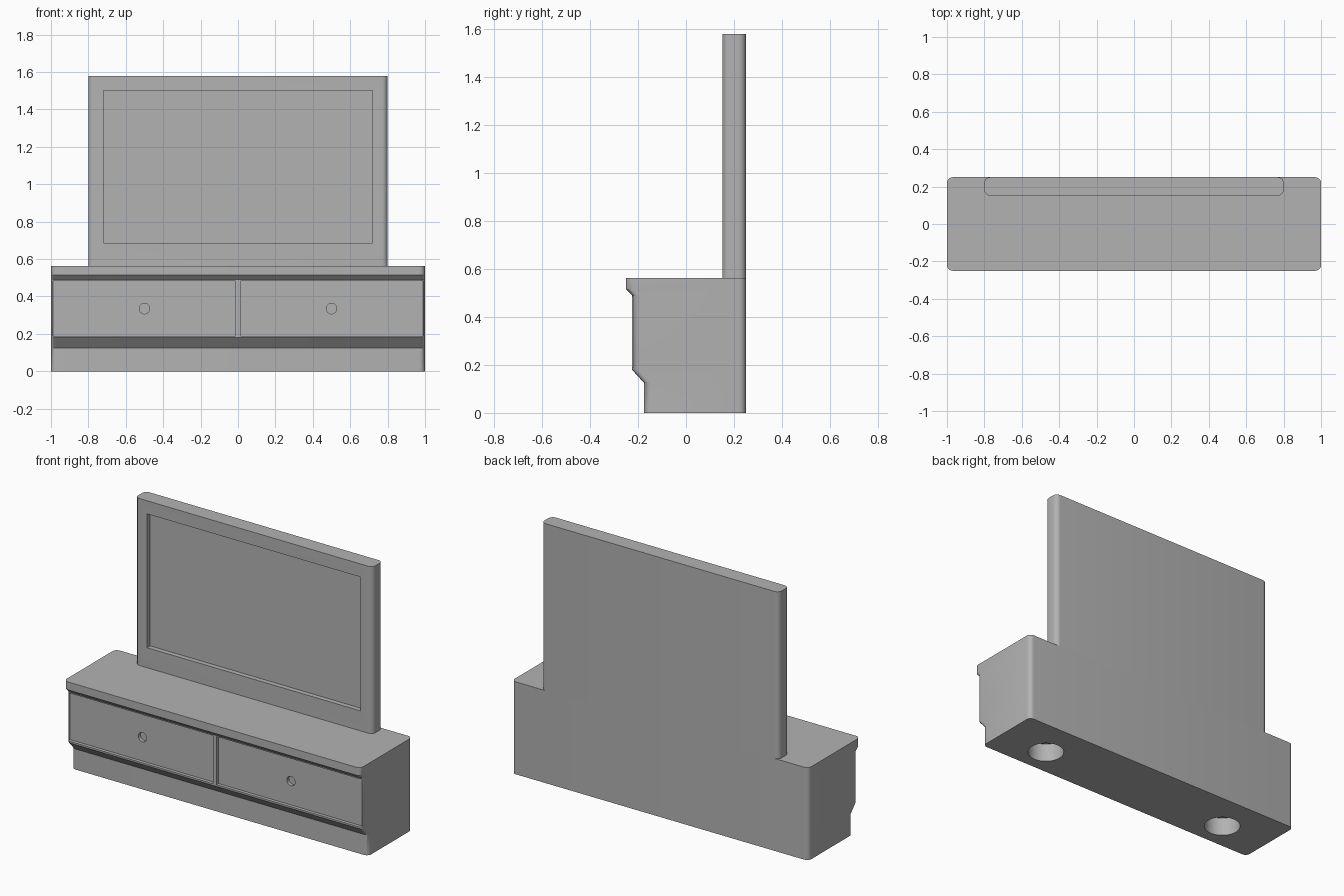
import bpy, bmesh, math
from mathutils import Matrix, Vector

if "Cube" in bpy.data.objects:
    bpy.data.objects.remove(bpy.data.objects["Cube"])

grey = bpy.data.materials.new("plain grey")
grey.use_nodes = True
grey.diffuse_color = (0.45, 0.45, 0.45, 1)
grey.node_tree.nodes["Principled BSDF"].inputs["Base Color"].default_value = grey.diffuse_color

BACK, RADIUS, STEPS = 0.25, 0.03, 6


def finish(name, bm):
    bmesh.ops.recalc_face_normals(bm, faces=bm.faces)
    mesh = bpy.data.meshes.new(name)
    bm.to_mesh(mesh)
    bm.free()
    mesh.materials.append(grey)
    obj = bpy.data.objects.new(name, mesh)
    bpy.context.collection.objects.link(obj)
    return obj


def rounded_loft(name, half_width, profile):
    """Stack rounded rectangles; profile lists (front y, z) from the bottom up."""
    bm = bmesh.new()
    rings = []
    for front, z in profile:
        corners = ((1, BACK), (-1, BACK), (-1, front), (1, front))
        ring = []
        for i, (side, y) in enumerate(corners):
            cx = side * (half_width - RADIUS)
            cy = y + (RADIUS if y == front else -RADIUS)
            for s in range(STEPS + 1):
                a = (i + s / STEPS) * math.pi / 2
                ring.append(bm.verts.new((cx + RADIUS * math.cos(a),
                                          cy + RADIUS * math.sin(a), z)))
        rings.append(ring)
    for low, high in zip(rings, rings[1:]):
        for i in range(len(low)):
            j = (i + 1) % len(low)
            bm.faces.new((low[i], low[j], high[j], high[i]))
    bm.faces.new(rings[0])
    bm.faces.new(rings[-1])
    return finish(name, bm)


def box(x, y, z):
    bm = bmesh.new()
    size = [b - a for a, b in (x, y, z)]
    mid = Vector([(a + b) / 2 for a, b in (x, y, z)])
    bmesh.ops.create_cube(bm, size=1, matrix=Matrix.Translation(mid) @ Matrix.Diagonal((*size, 1)))
    return finish("cutter", bm)


def cylinder(centre, radius, depth, turn=0):
    bm = bmesh.new()
    bmesh.ops.create_cone(bm, cap_ends=True, segments=32, radius1=radius, radius2=radius,
                          depth=depth,
                          matrix=Matrix.Translation(centre) @ Matrix.Rotation(turn, 4, "X"))
    return finish("cutter", bm)


def select(obj):
    bpy.ops.object.select_all(action="DESELECT")
    obj.select_set(True)
    bpy.context.view_layer.objects.active = obj


def cut(target, cutter):
    select(target)
    mod = target.modifiers.new("cut", "BOOLEAN")
    mod.operation, mod.solver, mod.object = "DIFFERENCE", "EXACT", cutter
    bpy.ops.object.modifier_apply(modifier=mod.name)
    bpy.data.objects.remove(cutter)


# Cabinet with stepped plinth and overhanging top
cabinet = rounded_loft("cabinet", 1.0, [(-0.175, 0), (-0.175, 0.125), (-0.225, 0.18),
                                        (-0.225, 0.49), (-0.25, 0.515), (-0.25, 0.563)])
for side in (-1, 1):
    # Recessed drawer front
    cut(cabinet, box(sorted((side * 0.0125, side * 0.988)), (-0.4, -0.205), (0.19, 0.483)))
    # Finger hole
    cut(cabinet, cylinder((side * 0.5, -0.235, 0.335), 0.028, 0.1, math.pi / 2))
    # Socket in the underside
    cut(cabinet, cylinder((side * 0.67, 0, 0), 0.105, 0.23))

# Upright panel with recessed screen
screen = rounded_loft("screen_panel", 0.8, [(0.152, 0.563), (0.152, 1.58)])
cut(screen, box((-0.72, 0.72), (0, 0.182), (0.685, 1.5)))

for obj in (cabinet, screen):
    select(obj)
    bpy.ops.object.shade_smooth_by_angle(angle=math.radians(30))
